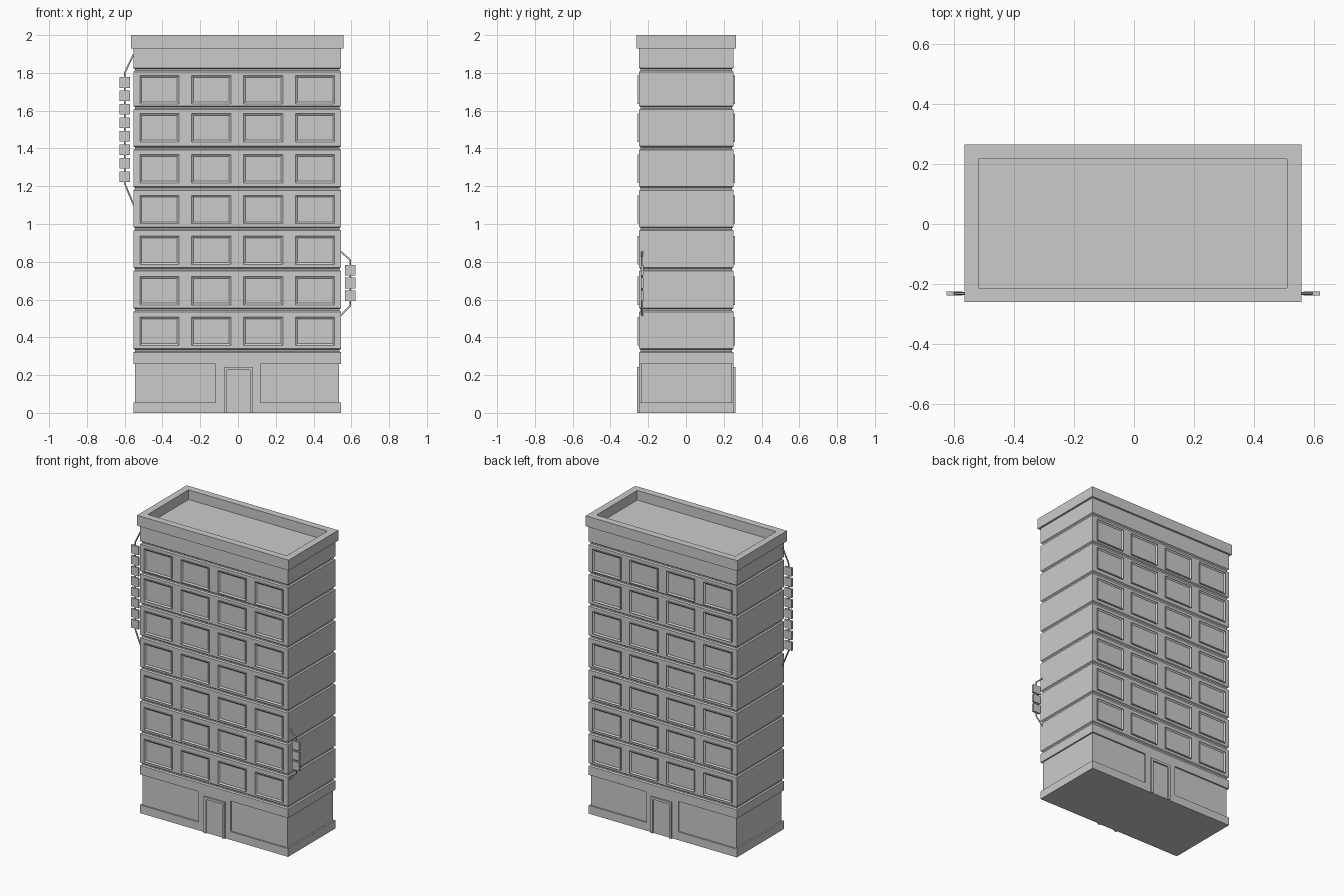
import bpy
import bmesh
from mathutils import Vector

old = bpy.data.objects.get("Cube")
if old:
    bpy.data.objects.remove(old)

GREY = (0.6, 0.6, 0.6, 1.0)
mat = bpy.data.materials.new("plain_grey")
mat.use_nodes = True
mat.diffuse_color = GREY
mat.node_tree.nodes["Principled BSDF"].inputs["Base Color"].default_value = GREY

CX, CY = -0.004, 0.002      # centre of the block
HX, HY = 0.55, 0.25         # half width and half depth


def finish(name, bm):
    bmesh.ops.recalc_face_normals(bm, faces=bm.faces)
    mesh = bpy.data.meshes.new(name)
    bm.to_mesh(mesh)
    bm.free()
    mesh.materials.append(mat)
    obj = bpy.data.objects.new(name, mesh)
    bpy.context.collection.objects.link(obj)
    return obj


def add_box(bm, x0, x1, y0, y1, z0, z1):
    verts = bmesh.ops.create_cube(bm, size=1)["verts"]
    for v in verts:
        v.co = Vector((x0 if v.co.x < 0 else x1,
                       y0 if v.co.y < 0 else y1,
                       z0 if v.co.z < 0 else z1))
    return verts


def loft(bm, rings):
    """Stack rectangles given as (height, inset) and skin them."""
    loops = []
    for z, inset in rings:
        hx, hy = HX - inset, HY - inset
        loops.append([bm.verts.new((CX + sx * hx, CY + sy * hy, z))
                      for sx, sy in ((-1, -1), (1, -1), (1, 1), (-1, 1))])
    for a, b in zip(loops, loops[1:]):
        for i in range(4):
            j = (i + 1) % 4
            bm.faces.new((a[i], a[j], b[j], b[i]))
    bm.faces.new(loops[0])
    bm.faces.new(loops[-1])


# Main block: plinth, recessed ground floor, grooved upper storeys
rings = [(0, 0), (0.055, 0), (0.055, 0.01), (0.26, 0.01), (0.26, 0)]
for g in (0.33, 0.545, 0.76, 0.975, 1.188, 1.402, 1.615, 1.816):
    rings += [(g - 0.01, 0), (g - 0.004, 0.008), (g + 0.004, 0.008), (g + 0.01, 0)]
rings.append((1.932, 0))
bm = bmesh.new()
loft(bm, rings)
finish("building_block", bm)

# Parapet with a sunken roof inside
bm = bmesh.new()
OUT, IN = -0.013, 0.034
loft(bm, [(1.93, OUT), (2.0, OUT), (2.0, IN), (1.935, IN)])
finish("roof_parapet", bm)

# Front and back: piers, door surrounds and windows
for side, sign in (("front", -1), ("back", 1)):
    wall = CY + sign * HY

    bm = bmesh.new()
    add_box(bm, CX - 0.115, CX + 0.122, wall - sign * 0.02, wall, 0.05, 0.262)
    finish(side + "_entrance_pier", bm)

    bm = bmesh.new()
    face_y = wall + sign * 0.011
    for s in (-1, 1):
        a, b = 0.007 + s * 0.06, 0.007 + s * 0.076
        add_box(bm, CX + min(a, b), CX + max(a, b), wall - sign * 0.01, face_y, 0, 0.228)
    add_box(bm, CX - 0.069, CX + 0.083, wall - sign * 0.01, face_y, 0.228, 0.244)
    finish(side + "_door_frame", bm)

    bm = bmesh.new()
    add_box(bm, CX - 0.053, CX + 0.067, wall - sign * 0.01, wall + sign * 0.002, 0, 0.228)
    finish(side + "_door", bm)

    bm = bmesh.new()
    for z in (0.432, 0.646, 0.861, 1.077, 1.293, 1.51, 1.711):
        for x in (-0.412, -0.137, 0.137, 0.412):
            verts = add_box(bm, CX + x - 0.104, CX + x + 0.104,
                            wall - sign * 0.005, wall + sign * 0.008,
                            z - 0.075, z + 0.075)
            bm.normal_update()
            pane = max({f for v in verts for f in v.link_faces},
                       key=lambda f: sign * f.calc_center_median().y)
            bmesh.ops.inset_individual(bm, faces=[pane], thickness=0.014)
            for v in pane.verts:
                v.co.y = wall + sign * 0.001
    finish(side + "_windows", bm)


# Hanging signs: a bent rail carrying a column of small plates
def hanging_sign(name, x, wall_x, plates, plate_z, rail_z):
    y = -0.232
    bm = bmesh.new()
    first, last = plate_z
    for i in range(plates):
        z = first + (last - first) * i / (plates - 1)
        add_box(bm, x - 0.027, x + 0.027, y - 0.007, y + 0.007, z - 0.028, z + 0.028)
    finish(name + "_plates", bm)

    curve = bpy.data.curves.new(name + "_rail", "CURVE")
    curve.dimensions = "3D"
    curve.bevel_depth = 0.005
    curve.bevel_resolution = 1
    curve.use_fill_caps = True
    spline = curve.splines.new("POLY")
    spline.points.add(3)
    for p, px, z in zip(spline.points, (wall_x, x, x, wall_x), rail_z):
        p.co = (px, y, z, 1)
    curve.materials.append(mat)
    bpy.context.collection.objects.link(bpy.data.objects.new(name + "_rail", curve))


hanging_sign("right_sign", -0.6, -0.552, 8, (1.251, 1.749), (1.1, 1.215, 1.8, 1.9))
hanging_sign("left_sign", 0.594, 0.543, 3, (0.62, 0.755), (0.515, 0.567, 0.81, 0.855))
